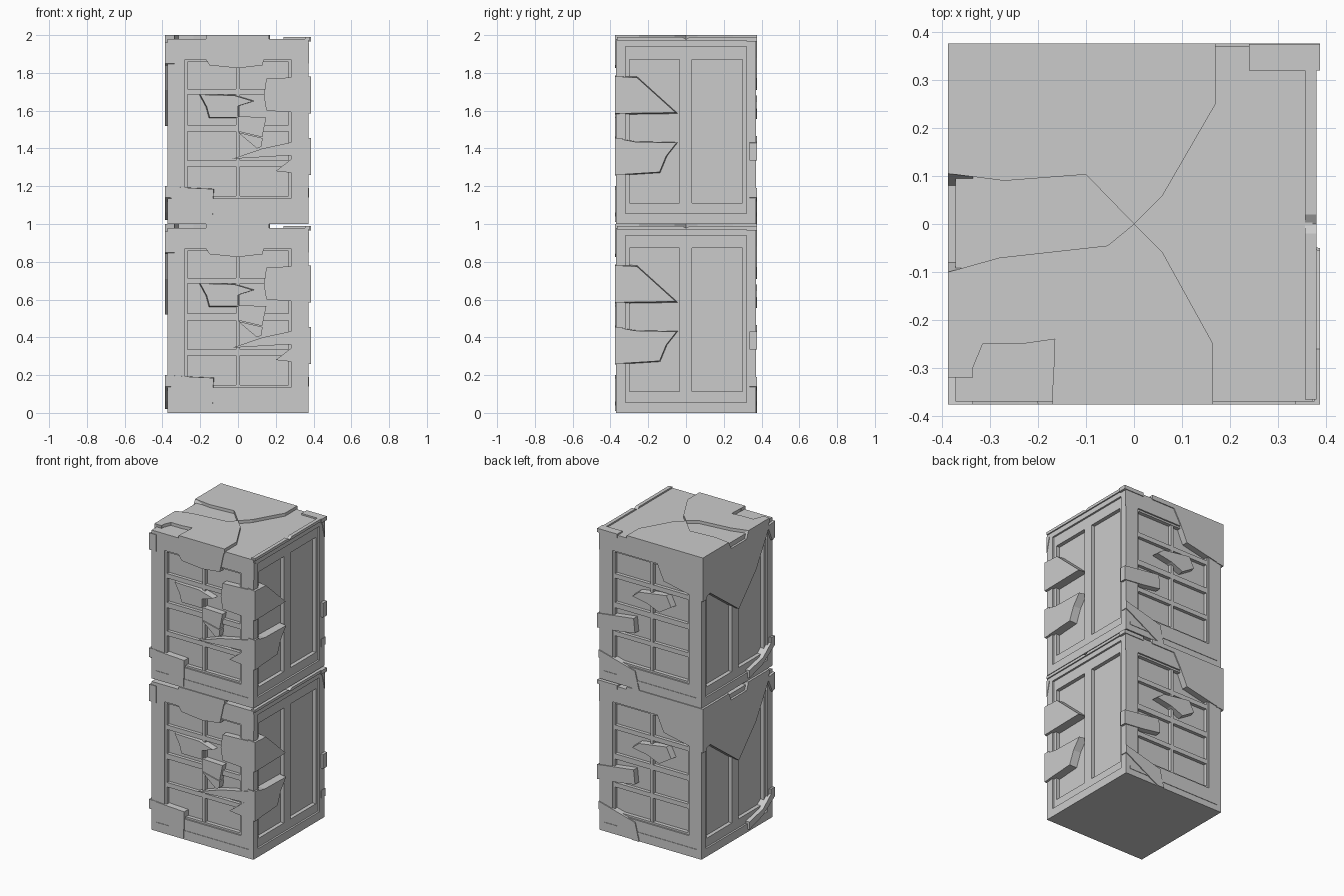
import bpy, bmesh
from mathutils import Vector

FRONT, RIGHT, BACK, LEFT = range(4)


def to_side(side, u, d, z):
    """u = to the viewer's right on that side, d = distance outward."""
    return Vector([(u, -d, z), (d, u, z), (-u, d, z), (-d, -u, z)][side])


def prism(bm, outer, inner):
    a = [bm.verts.new(p) for p in outer]
    b = [bm.verts.new(p) for p in inner]
    n = len(a)
    bm.faces.new(a)
    bm.faces.new(b[::-1])
    for i in range(n):
        bm.faces.new((a[i], b[i], b[(i + 1) % n], a[(i + 1) % n]))


def slab(bm, side, pts, d1, d0, flare=1.0):
    """Flat shard on one side; flare widens its inner outline for sloped edges."""
    cu = sum(p[0] for p in pts) / len(pts)
    cz = sum(p[1] for p in pts) / len(pts)
    back = []
    for u, z in pts:
        fu, fz = cu + (u - cu) * flare, cz + (z - cz) * flare
        if abs(u) > 0.37:
            fu = u
        back.append((fu, min(max(fz, 0), 1)))
    prism(bm, [to_side(side, u, d1, z) for u, z in pts],
          [to_side(side, u, d0, z) for u, z in back])


def rect(bm, side, u0, u1, z0, z1, d1, d0=0.32):
    slab(bm, side, [(u0, z0), (u1, z0), (u1, z1), (u0, z1)], d1, d0)


def frame(bm, side, outer, inner, d1, d0=0.32):
    (a, b, c, e), (p, q, r, s) = outer, inner
    rect(bm, side, a, p, c, e, d1, d0)
    rect(bm, side, q, b, c, e, d1, d0)
    rect(bm, side, p, q, c, r, d1, d0)
    rect(bm, side, p, q, s, e, d1, d0)


def finish(bm, name):
    """Place the part in both stacked units."""
    bmesh.ops.recalc_face_normals(bm, faces=bm.faces)
    me = bpy.data.meshes.new(name)
    bm.to_mesh(me)
    bm.free()
    for level, label in enumerate(("lower", "upper")):
        ob = bpy.data.objects.new(f"{label}_{name}", me)
        ob.location.z = level
        bpy.context.collection.objects.link(ob)


def shard(name, *pieces):
    bm = bmesh.new()
    for side, pts, flare in pieces:
        d = 0.376 if side in (FRONT, BACK) else 0.387
        slab(bm, side, pts, d, 0.335, flare)
    finish(bm, name)


# solid core of each unit
bm = bmesh.new()
c = 0.335
base = [(-c, -c), (c, -c), (c, c), (-c, c)]
prism(bm, [(x, y, 0.98) for x, y in base], [(x, y, 0) for x, y in base])
finish(bm, "core")

# front and back: window frame with two columns and four rows of panes
rows = [(0.145, 0.305), (0.335, 0.49), (0.525, 0.685), (0.715, 0.86)]
for side, name in ((FRONT, "front_window_frame"), (BACK, "back_window_frame")):
    bm = bmesh.new()
    frame(bm, side, (-0.372, 0.372, 0, 0.98), (-0.28, 0.28, 0.135, 0.87), 0.37)
    frame(bm, side, (-0.28, 0.28, 0.135, 0.87), (-0.268, 0.268, 0.147, 0.858), 0.36)
    rect(bm, side, -0.01, 0.01, 0.147, 0.858, 0.358)
    for (_, lo), (hi, _) in zip(rows, rows[1:]):
        rect(bm, side, -0.268, 0.268, lo, hi, 0.357)
    rect(bm, side, -0.34, 0.34, 0.04, 0.06, 0.373)
    finish(bm, name)

# left and right: stepped frame around two tall panels
for side, name in ((RIGHT, "right_panel_frame"), (LEFT, "left_panel_frame")):
    bm = bmesh.new()
    frame(bm, side, (-0.37, 0.37, 0, 0.98), (-0.335, 0.335, 0.055, 0.94), 0.372)
    frame(bm, side, (-0.335, 0.335, 0.055, 0.94), (-0.298, 0.298, 0.112, 0.872), 0.36)
    rect(bm, side, -0.035, 0.032, 0.112, 0.872, 0.36)
    finish(bm, name)

# chipped top rail on the right edge, small corner brackets
bm = bmesh.new()
slab(bm, RIGHT, [(-0.365, 0.972), (0.365, 0.972), (0.365, 0.99), (0.02, 0.99),
                 (0, 0.978), (-0.02, 0.99), (-0.365, 0.99)], 0.38, 0.356)
for s in (-1, 1):
    slab(bm, RIGHT, [(s * 0.37, 0.85), (s * 0.37, 0.96), (s * 0.345, 0.95)], 0.376, 0.35)
rect(bm, BACK, -0.387, -0.24, 0.965, 0.99, 0.375)
finish(bm, "top_rail")

# broken cover plates on the roof
roof = {
    "roof_back_plate": [(-0.387, 0.105), (-0.27, 0.09), (-0.1, 0.103), (0, 0), (0.06, 0.06),
                        (0.17, 0.25), (0.17, 0.376), (-0.387, 0.376)],
    "roof_left_plate": [(-0.387, -0.1), (-0.28, -0.07), (-0.055, -0.045), (-0.165, -0.24),
                        (-0.235, -0.25), (-0.315, -0.25), (-0.34, -0.31), (-0.387, -0.32)],
    "roof_front_plate": [(0, 0), (0.06, -0.06), (0.165, -0.25), (0.165, -0.376),
                         (-0.17, -0.376), (-0.165, -0.24), (-0.055, -0.045)],
}
for name, pts in roof.items():
    bm = bmesh.new()
    prism(bm, [(x, y, 1.0) for x, y in pts], [(x, y, 0.97) for x, y in pts])
    finish(bm, name)

# front shards, some wrapping round the corners
shard("front_top_shard", (FRONT, [(-0.17, 1), (0.165, 1), (0.13, 0.84), (0, 0.825),
                                  (-0.15, 0.84), (-0.17, 0.87)], 1.0))
shard("right_upper_shard",
      (FRONT, [(0.15, 0.77), (0.387, 0.78), (0.387, 0.585), (0.15, 0.6), (0.137, 0.68)], 1.0),
      (RIGHT, [(-0.376, 0.78), (-0.26, 0.775), (-0.055, 0.59), (-0.376, 0.585)], 1.06))
shard("right_lower_shard",
      (FRONT, [(0.387, 0.455), (0.13, 0.4), (-0.03, 0.345), (0.31, 0.365), (0.2, 0.28),
               (0.387, 0.26)], 1.0),
      (RIGHT, [(-0.376, 0.455), (-0.27, 0.435), (-0.05, 0.43), (-0.105, 0.36),
               (-0.14, 0.275), (-0.376, 0.26)], 1.04))
shard("front_middle_shard", (FRONT, [(-0.2, 0.685), (-0.02, 0.68), (0.08, 0.65), (0, 0.625),
                                     (0, 0.565), (-0.15, 0.565), (-0.165, 0.62)], 1.05))
shard("front_small_shard", (FRONT, [(0, 0.57), (0.15, 0.565), (0.128, 0.46), (0, 0.49)], 1.0))
shard("front_sliver", (FRONT, [(0, 0.485), (0.13, 0.455), (0.125, 0.41), (0.1, 0.4)], 1.0))
shard("front_foot_shard",
      (FRONT, [(-0.387, 0.2), (-0.24, 0.19), (-0.13, 0.185), (-0.135, 0.01), (-0.17, 0.01),
               (-0.387, 0.16)], 1.02),
      (LEFT, [(0.376, 0.2), (0.376, 0.14), (0.25, 0.06), (0.11, 0.02), (0.11, 0.07),
              (0.25, 0.1)], 1.0))

# large shard draped over the back left corner
shard("back_left_shard",
      (BACK, [(-0.08, 1), (0, 0.97), (0.05, 0.88), (0.1, 0.77), (0.387, 0.71), (0.387, 1)], 1.0),
      (LEFT, [(-0.376, 1), (-0.376, 0.715), (-0.3, 0.74), (0, 0.52), (0.18, 0.71),
              (0.31, 0.93), (0.32, 1), (0.1, 1), (0.08, 0.95), (-0.08, 0.95), (-0.105, 1)], 1.0))
shard("left_front_chip", (LEFT, [(0.3, 0.95), (0.376, 0.96), (0.376, 0.85), (0.35, 0.84)], 1.0))

# remaining back shards
shard("back_middle_shard", (BACK, [(-0.13, 0.61), (-0.08, 0.65), (0.12, 0.68), (0.155, 0.61),
                                   (0.066, 0.555), (-0.02, 0.59)], 1.05))
shard("back_side_shard",
      (BACK, [(-0.387, 0.43), (-0.12, 0.465), (-0.11, 0.37), (-0.24, 0.35), (-0.387, 0.335)], 1.0),
      (RIGHT, [(0.34, 0.43), (0.376, 0.43), (0.376, 0.37), (0.34, 0.37)], 1.0))
shard("back_foot_shard", (BACK, [(-0.376, 0.19), (-0.11, 0.12), (-0.08, 0),
                                 (-0.13, 0), (-0.376, 0.14)], 1.0))
